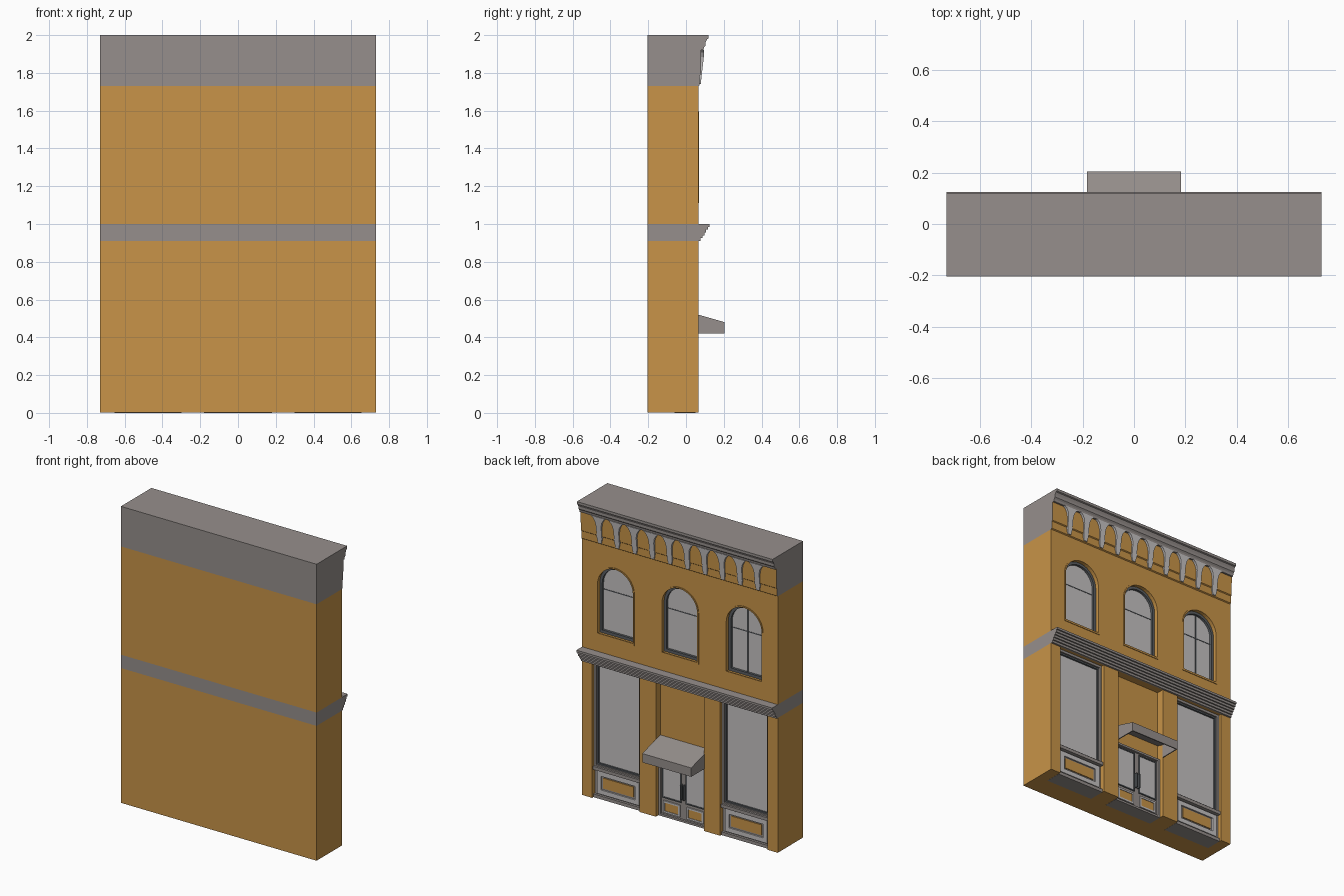
import bpy, bmesh, math

if "Cube" in bpy.data.objects:
    bpy.data.objects.remove(bpy.data.objects["Cube"])


def material(name, rgb):
    m = bpy.data.materials.new(name)
    m.diffuse_color = (*rgb, 1)
    m.use_nodes = True
    m.node_tree.nodes["Principled BSDF"].inputs["Base Color"].default_value = m.diffuse_color
    return m


ORANGE = material("ochre_wall", (0.578, 0.296, 0.065))
GREY = material("warm_grey", (0.305, 0.275, 0.262))
LIGHT = material("light_grey", (0.56, 0.54, 0.54))
DARK = material("dark_slate", (0.10, 0.11, 0.12))

HW, BACK, WALL = 0.73, -0.205, 0.065      # half width, plain side, facade plane


def finish(name, bm, *mats):
    bmesh.ops.recalc_face_normals(bm, faces=bm.faces[:])
    me = bpy.data.meshes.new(name)
    bm.to_mesh(me)
    bm.free()
    for m in mats:
        me.materials.append(m)
    ob = bpy.data.objects.new(name, me)
    bpy.context.collection.objects.link(ob)
    return ob


def prism(name, pts, a, b, mat, axis="y", inner=None):
    """Extrude a flat outline along x or y; an inner outline makes a ring."""
    bm = bmesh.new()

    def loop(ps, t):
        return [bm.verts.new((p, t, z) if axis == "y" else (t, p, z)) for p, z in ps]

    def strip(l1, l2):
        for i in range(len(l1)):
            j = (i + 1) % len(l1)
            bm.faces.new((l1[i], l1[j], l2[j], l2[i]))
    o1, o2 = loop(pts, a), loop(pts, b)
    strip(o1, o2)
    if inner:
        i1, i2 = loop(inner, a), loop(inner, b)
        strip(i1, i2)
        strip(o1, i1)
        strip(o2, i2)
    else:
        bm.faces.new(o1)
        bm.faces.new(o2)
    return finish(name, bm, mat)


def rect(x0, x1, z0, z1):
    return [(x0, z0), (x1, z0), (x1, z1), (x0, z1)]


def box(name, x0, x1, y0, y1, z0, z1, mat):
    return prism(name, rect(x0, x1, z0, z1), y0, y1, mat)


def frame(name, x0, x1, z0, z1, t, y0, y1, mat):
    return prism(name, rect(x0, x1, z0, z1), y0, y1, mat,
                 inner=rect(x0 + t, x1 - t, z0 + t, z1 - t))


def arch(cx, r, z0, spring, n=20):
    top = [(cx + r * math.cos(math.pi * i / n), spring + r * math.sin(math.pi * i / n))
           for i in range(n + 1)]
    return [(cx - r, z0), (cx + r, z0)] + top


# main block, banded by height
bm = bmesh.new()
bmesh.ops.create_cube(bm, size=1)
for v in bm.verts:
    v.co = (v.co.x * 2 * HW, BACK if v.co.y < 0 else WALL, 0.001 if v.co.z < 0 else 2)
for z in (0.91, 1.0, 1.73):
    bmesh.ops.bisect_plane(bm, geom=bm.verts[:] + bm.edges[:] + bm.faces[:],
                           plane_co=(0, 0, z), plane_no=(0, 0, 1))
bm.normal_update()
for f in bm.faces:
    z = f.calc_center_median().z
    f.material_index = int(f.normal.y < 0.5 and (0.91 < z < 1.0 or z > 1.73))
building = finish("building_block", bm, ORANGE, GREY)

# openings cut into the facade
WINDOWS = (-0.48, 0, 0.48)
cuts = [prism("cut", arch(x, 0.135, 1.12, 1.455), 0.015, 0.2, ORANGE) for x in WINDOWS]
cuts += [box("cut", x0, x1, 0.015, 0.2, -0.1, 0.91, ORANGE)
         for x0, x1 in ((-0.655, -0.30), (-0.18, 0.18), (0.30, 0.655))]
for c in cuts:
    mod = building.modifiers.new("opening", "BOOLEAN")
    mod.operation, mod.solver, mod.object = "DIFFERENCE", "EXACT", c
bpy.context.view_layer.update()
cut_mesh = bpy.data.meshes.new_from_object(
    building.evaluated_get(bpy.context.evaluated_depsgraph_get()))
building.modifiers.clear()
building.data = cut_mesh
for c in cuts:
    bpy.data.objects.remove(c)

# arched upper windows
for x in WINDOWS:
    prism("window_glass", arch(x, 0.125, 1.13, 1.455), 0.016, 0.024, LIGHT)
    prism("window_frame", arch(x, 0.135, 1.12, 1.455), 0.015, 0.040, DARK,
          inner=arch(x, 0.117, 1.14, 1.455))
    prism("window_surround", arch(x, 0.141, 1.112, 1.455), 0.06, 0.069, ORANGE,
          inner=arch(x, 0.132, 1.125, 1.455))
    box("window_rail", x - 0.12, x + 0.12, 0.02, 0.026, 1.407, 1.413, DARK)
box("window_mullion", -0.484, -0.476, 0.02, 0.03, 1.13, 1.575, DARK)

# shop windows with panelled bulkheads
for s in (-1, 1):
    x0, x1 = sorted((s * 0.30, s * 0.655))
    box("shop_glass", x0, x1, 0.016, 0.022, 0.21, 0.91, LIGHT)
    frame("shop_frame", x0, x1, 0.205, 0.91, 0.016, 0.016, 0.044, GREY)
    frame("shop_inner_frame", x0 + 0.016, x1 - 0.016, 0.221, 0.894, 0.01, 0.016, 0.034, DARK)
    box("shop_sill", x0, x1, 0.016, 0.058, 0.19, 0.212, GREY)
    box("bulkhead", x0, x1, -0.06, 0.034, 0, 0.19, GREY)
    box("bulkhead_base", x0, x1, 0.016, 0.050, 0, 0.022, GREY)
    frame("bulkhead_trim", x0 + 0.02, x1 - 0.02, 0.03, 0.182, 0.03, 0.03, 0.044, LIGHT)
    box("bulkhead_panel", x0 + 0.065, x1 - 0.065, 0.03, 0.040, 0.072, 0.142, ORANGE)

# double entrance door
box("door_slab", -0.18, 0.18, -0.06, 0.022, 0, 0.42, GREY)
frame("door_frame", -0.18, 0.18, 0, 0.42, 0.014, 0.016, 0.036, GREY)
for s in (-1, 1):
    x0, x1 = sorted((s * 0.025, s * 0.15))
    box("door_glass", x0, x1, 0.02, 0.025, 0.13, 0.39, LIGHT)
    frame("door_glass_trim", x0 - 0.007, x1 + 0.007, 0.123, 0.397, 0.008, 0.02, 0.029, DARK)
    frame("door_kick_trim", x0, x1, 0.025, 0.105, 0.012, 0.02, 0.03, LIGHT)
    box("door_kick_panel", x0 + 0.012, x1 - 0.012, 0.02, 0.026, 0.037, 0.093, ORANGE)
    x0, x1 = sorted((s * 0.006, s * 0.014))
    box("door_handle", x0, x1, 0.022, 0.045, 0.15, 0.25, DARK)

# hollow awning: sloped roof with valance, closed ends
shell = [(0.016, 0.534), (0.065, 0.52), (0.205, 0.48), (0.205, 0.42), (0.198, 0.42),
         (0.198, 0.475), (0.065, 0.512), (0.016, 0.526)]
prism("awning_top", shell, -0.182, 0.182, GREY, "x")
end = [(0.065, 0.52), (0.205, 0.48), (0.205, 0.42), (0.065, 0.42)]
for s in (-1, 1):
    prism("awning_end", end, s * 0.176, s * 0.1825, GREY, "x")

# stepped cornice above the shop front
steps = [(WALL, 0.91)]
y = 0.078
levels = (0.91, 0.925, 0.94, 0.955, 0.97, 0.985, 1.0)
for lo, hi in zip(levels, levels[1:]):
    steps += [(y, lo), (y, hi)]
    y += 0.0094
prism("middle_cornice", steps + [(WALL, 1.0)], -HW, HW, GREY, "x")

# flared frieze: ochre in front, grey ends
frieze = prism("upper_frieze", [(WALL, 1.73), (0.072, 1.735), (0.072, 1.785), (0.078, 1.79),
                                (0.080, 1.92), (WALL, 1.92)], -HW, HW, ORANGE, "x")
frieze.data.materials.append(GREY)
for p in frieze.data.polygons:
    p.material_index = int(abs(p.normal.x) > 0.9)

# top cornice moulding
prism("top_cornice", [(WALL, 1.92), (0.092, 1.92), (0.095, 1.935), (0.104, 1.945),
                      (0.104, 1.962), (0.112, 1.978), (0.12, 1.982), (0.12, 2.0),
                      (WALL, 2.0)], -HW, HW, GREY, "x")

# ten flared brackets under the top cornice
half = [(0.012, 1.74), (0.019, 1.775), (0.019, 1.855), (0.025, 1.885), (0.038, 1.908),
        (0.056, 1.922)]
for i in range(10):
    cx = (i - 4.5) * 0.131
    outline = [(cx + w, z) for w, z in half] + [(cx - w, z) for w, z in reversed(half)]
    ob = prism("bracket", outline, 0.066, 0.09, LIGHT)
    for v in ob.data.vertices:                    # lean outwards with height
        if v.co.y > 0.08:
            v.co.y = 0.078 + 0.018 * min(1, (v.co.z - 1.74) / 0.16)
